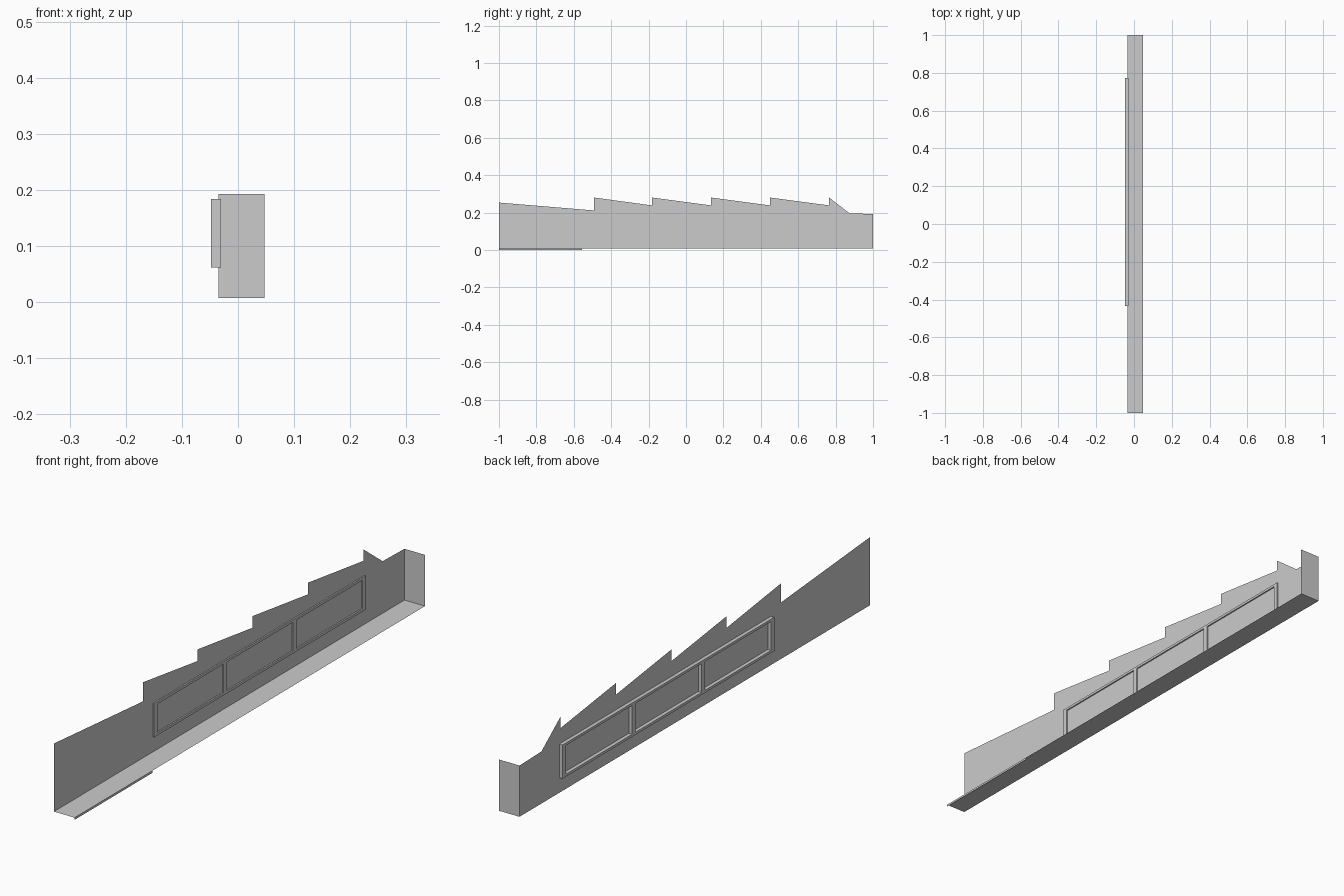
import bpy

if "Cube" in bpy.data.objects:
    bpy.data.objects.remove(bpy.data.objects["Cube"])

X0, X1 = -0.035, 0.047   # wall plane and outer floor edge
ZF = 0.008               # floor height
ZE = 0.193               # end wall height


def sheet(name, verts):
    """Single flat polygon."""
    me = bpy.data.meshes.new(name)
    me.from_pydata(verts, [], [tuple(range(len(verts)))])
    ob = bpy.data.objects.new(name, me)
    bpy.context.collection.objects.link(ob)
    return ob


def box(name, lo, hi):
    """Box between two corners."""
    bpy.ops.mesh.primitive_cube_add(size=1, location=[(a + b) / 2 for a, b in zip(lo, hi)])
    ob = bpy.context.object
    ob.name = name
    ob.scale = [b - a for a, b in zip(lo, hi)]
    return ob


# Thin side wall with sawtooth top edge
profile = [(1, ZF), (1, ZE), (0.873, 0.196), (0.765, 0.281)]
for y in (0.765, 0.449, 0.134, -0.182):
    profile += [(y, 0.239), (y - 0.3155, 0.281)]
# each tooth rises to the left and drops vertically to the next valley
profile = [(1, ZF), (1, ZE), (0.875, 0.196), (0.765, 0.281), (0.765, 0.239)]
for y in (0.449, 0.134, -0.182):
    profile += [(y, 0.281), (y, 0.239)]
profile += [(-0.492, 0.281), (-0.492, 0.212), (-1, 0.254), (-1, ZF)]
sheet("sawtooth_wall", [(X0, y, z) for y, z in profile])

# Floor, end wall and small drop strip under the floor edge
sheet("floor", [(X0, -1, ZF), (X1, -1, ZF), (X1, 1, ZF), (X0, 1, ZF)])
sheet("end_wall", [(X0, 1, ZF), (X1, 1, ZF), (X1, 1, ZE), (X0, 1, ZE)])
sheet("edge_strip", [(X1, -1, 0), (X1, -0.555, 0), (X1, -0.555, ZF), (X1, -1, ZF)])

# Window frame standing proud on both faces of the wall
FX0, FX1 = -0.048, -0.03
FY0, FY1, FZ0, FZ1 = -0.435, 0.772, 0.062, 0.184
T, H = 0.018, 0.009
box("frame_bottom", (FX0, FY0, FZ0), (FX1, FY1, FZ0 + H))
box("frame_top", (FX0, FY0, FZ1 - H), (FX1, FY1, FZ1))
for i in range(4):
    y = FY0 + (FY1 - FY0 - T) * i / 3
    name = "frame_post" if i in (0, 3) else "mullion"
    box(name, (FX0, y, FZ0 + H), (FX1, y + T, FZ1 - H))
